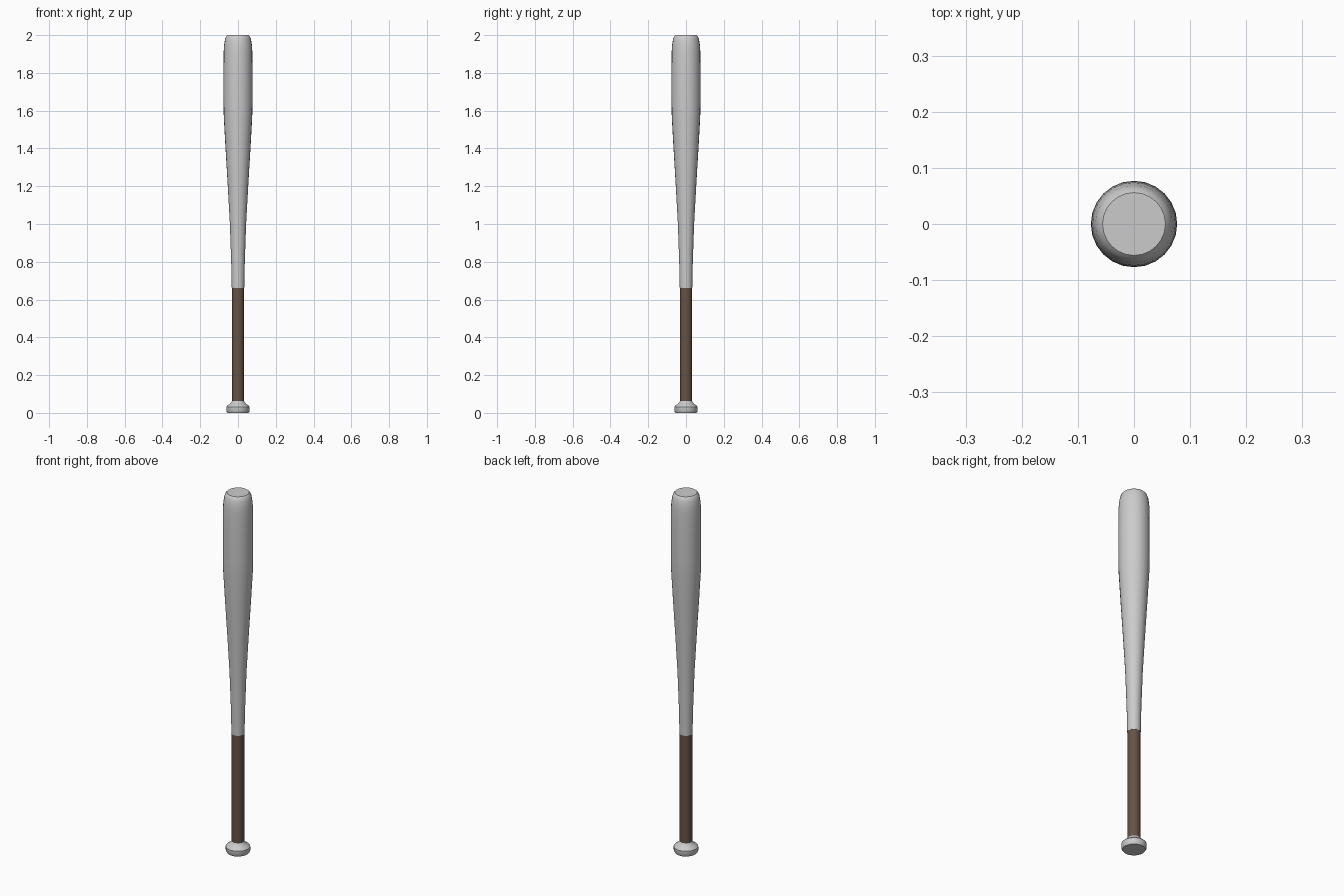
import bpy, bmesh, math

if "Cube" in bpy.data.objects:
    bpy.data.objects.remove(bpy.data.objects["Cube"])

SIDES = 24


def lathe(name, profile, color=None):
    """Spin a (radius, z) profile round the z axis and cap both ends."""
    bm = bmesh.new()
    rings = []
    for r, z in profile:
        rings.append([bm.verts.new((r * math.cos(2 * math.pi * i / SIDES),
                                    r * math.sin(2 * math.pi * i / SIDES), z))
                      for i in range(SIDES)])
    for a, b in zip(rings, rings[1:]):
        for i in range(SIDES):
            j = (i + 1) % SIDES
            bm.faces.new((a[i], a[j], b[j], b[i]))
    bm.faces.new(rings[0][::-1])
    bm.faces.new(rings[-1])
    me = bpy.data.meshes.new(name)
    bm.to_mesh(me)
    bm.free()
    ob = bpy.data.objects.new(name, me)
    bpy.context.collection.objects.link(ob)
    if color:
        mat = bpy.data.materials.new(name + "_material")
        mat.diffuse_color = color
        mat.use_nodes = True
        mat.node_tree.nodes["Principled BSDF"].inputs["Base Color"].default_value = mat.diffuse_color
        me.materials.append(mat)
    bpy.ops.object.select_all(action='DESELECT')
    ob.select_set(True)
    bpy.context.view_layer.objects.active = ob
    bpy.ops.object.shade_smooth_by_angle(angle=math.radians(32))
    return ob


# Flared end knob
lathe("knob", [(0.056, 0), (0.062, 0.01), (0.062, 0.032), (0.056, 0.039),
               (0.042, 0.048), (0.035, 0.056), (0.032, 0.062)])

# Wrapped handle
lathe("grip", [(0.032, 0.06), (0.032, 0.66)], (0.13, 0.085, 0.062, 1))

# Tapered barrel with rounded tip
lathe("barrel", [(0.033, 0.66), (0.036, 0.8), (0.043, 1.0), (0.054, 1.2),
                 (0.066, 1.4), (0.075, 1.56), (0.077, 1.64), (0.077, 1.8),
                 (0.076, 1.91), (0.074, 1.945), (0.069, 1.977),
                 (0.063, 1.993), (0.056, 2.0)])
